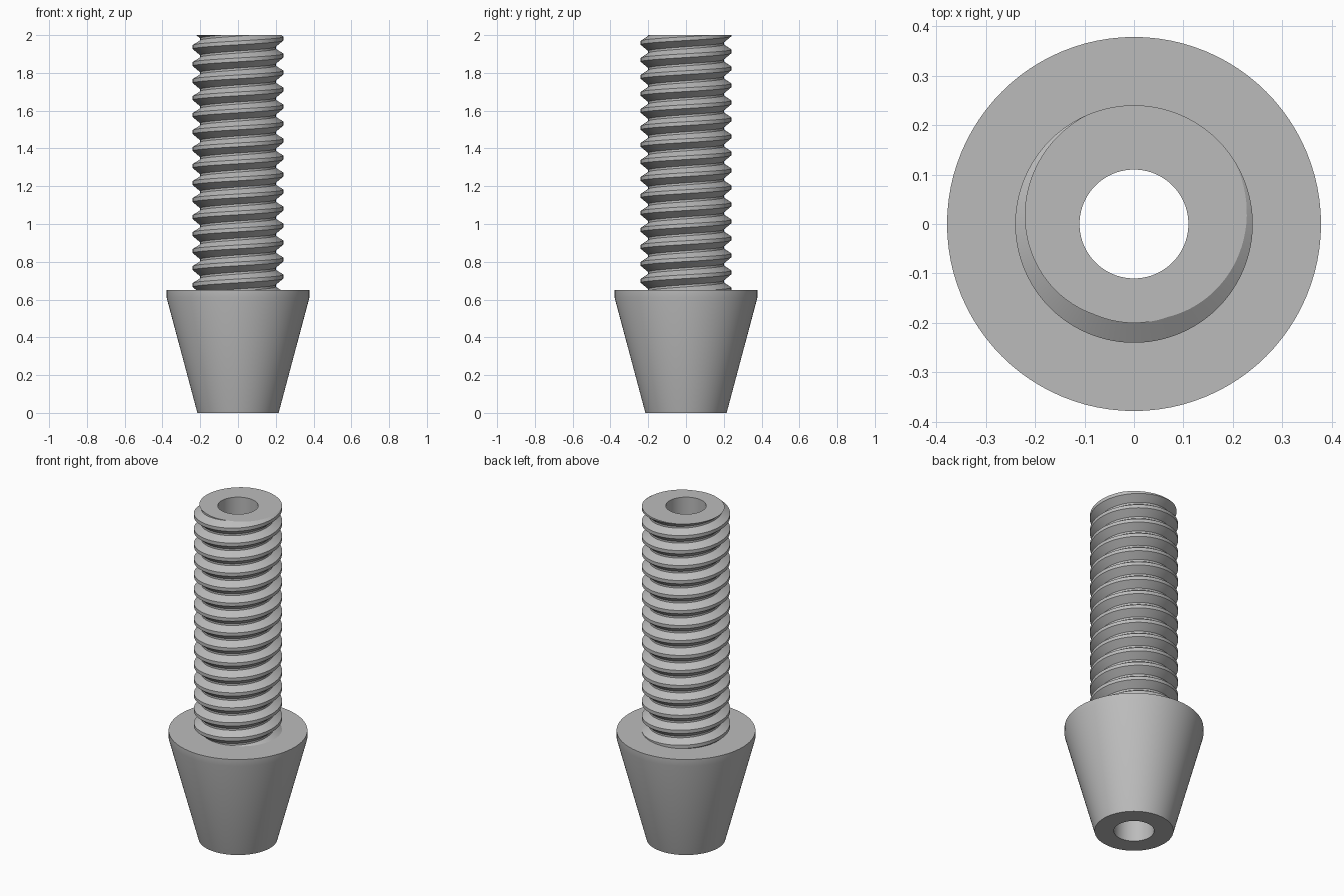
import bpy, bmesh, math
from math import cos, sin, pi, radians

old = bpy.data.objects.get("Cube")
if old:
    bpy.data.objects.remove(old)

SEGMENTS = 96
BORE, ROOT, CREST = 0.11, 0.20, 0.24
PITCH = 0.09
SHOULDER, TOP = 0.65, 2.0

steel = bpy.data.materials.new("grey steel")
steel.use_nodes = True
grey = (0.5, 0.5, 0.5, 1)
steel.diffuse_color = grey
steel.node_tree.nodes["Principled BSDF"].inputs["Base Color"].default_value = grey


def finish(name, bm):
    bmesh.ops.recalc_face_normals(bm, faces=bm.faces)
    mesh = bpy.data.meshes.new(name)
    bm.to_mesh(mesh)
    bm.free()
    mesh.materials.append(steel)
    obj = bpy.data.objects.new(name, mesh)
    bpy.context.collection.objects.link(obj)
    bpy.ops.object.select_all(action='DESELECT')
    obj.select_set(True)
    bpy.context.view_layer.objects.active = obj
    bpy.ops.object.shade_smooth_by_angle(angle=radians(30))
    return obj


def circle(bm, radius, z):
    return [bm.verts.new((radius * cos(2 * pi * i / SEGMENTS),
                          radius * sin(2 * pi * i / SEGMENTS), z))
            for i in range(SEGMENTS)]


def skin(bm, a, b):
    for i in range(SEGMENTS):
        j = (i + 1) % SEGMENTS
        bm.faces.new((a[i], a[j], b[j], b[i]))


# Tapered base with a short straight rim and a through bore
bm = bmesh.new()
profile = [(BORE, 0), (0.215, 0), (0.378, 0.61), (0.378, SHOULDER), (BORE, SHOULDER)]
rings = [circle(bm, r, z) for r, z in profile]
for a, b in zip(rings, rings[1:] + rings[:1]):
    skin(bm, a, b)
finish("tapered_base", bm)

# Helical thread: one blunt ridge per turn, as (radius, height within a turn)
ridge = [(ROOT, -0.043), (CREST, -0.010), (CREST, 0.010), (ROOT, 0.036)]
bm = bmesh.new()
phase = radians(74)
turns = int((TOP - SHOULDER) / PITCH) + 6
columns = []
for i in range(SEGMENTS):
    t = 2 * pi * i / SEGMENTS
    start = TOP + PITCH * ((t - phase) / (2 * pi) + 2 - turns)
    columns.append([bm.verts.new((r * cos(t), r * sin(t), start + PITCH * k + h))
                    for k in range(turns) for r, h in ridge])
for i in range(SEGMENTS):
    a = columns[i]
    b = columns[(i + 1) % SEGMENTS]
    if i == SEGMENTS - 1:          # the seam climbs by one turn
        b = b[len(ridge):]
    for k in range(min(len(a), len(b)) - 1):
        bm.faces.new((a[k], b[k], b[k + 1], a[k + 1]))

# Trim the thread flush with the shoulder and the flat end
for height, up in ((TOP, 1), (SHOULDER - 0.01, -1)):
    bmesh.ops.bisect_plane(bm, geom=bm.verts[:] + bm.edges[:] + bm.faces[:],
                           plane_co=(0, 0, height), plane_no=(0, 0, up),
                           clear_outer=True)

# End face and bore wall
rim = [e for e in bm.edges if e.is_boundary
       and all(abs(v.co.z - TOP) < 1e-4 for v in e.verts)]
upper = circle(bm, BORE, TOP)
lower = circle(bm, BORE, SHOULDER - 0.01)
skin(bm, lower, upper)
bore_rim = [bm.edges.get((upper[i], upper[i - 1])) for i in range(SEGMENTS)]
bmesh.ops.triangle_fill(bm, edges=rim + bore_rim, use_beauty=True, normal=(0, 0, 1))
finish("threaded_shaft", bm)
